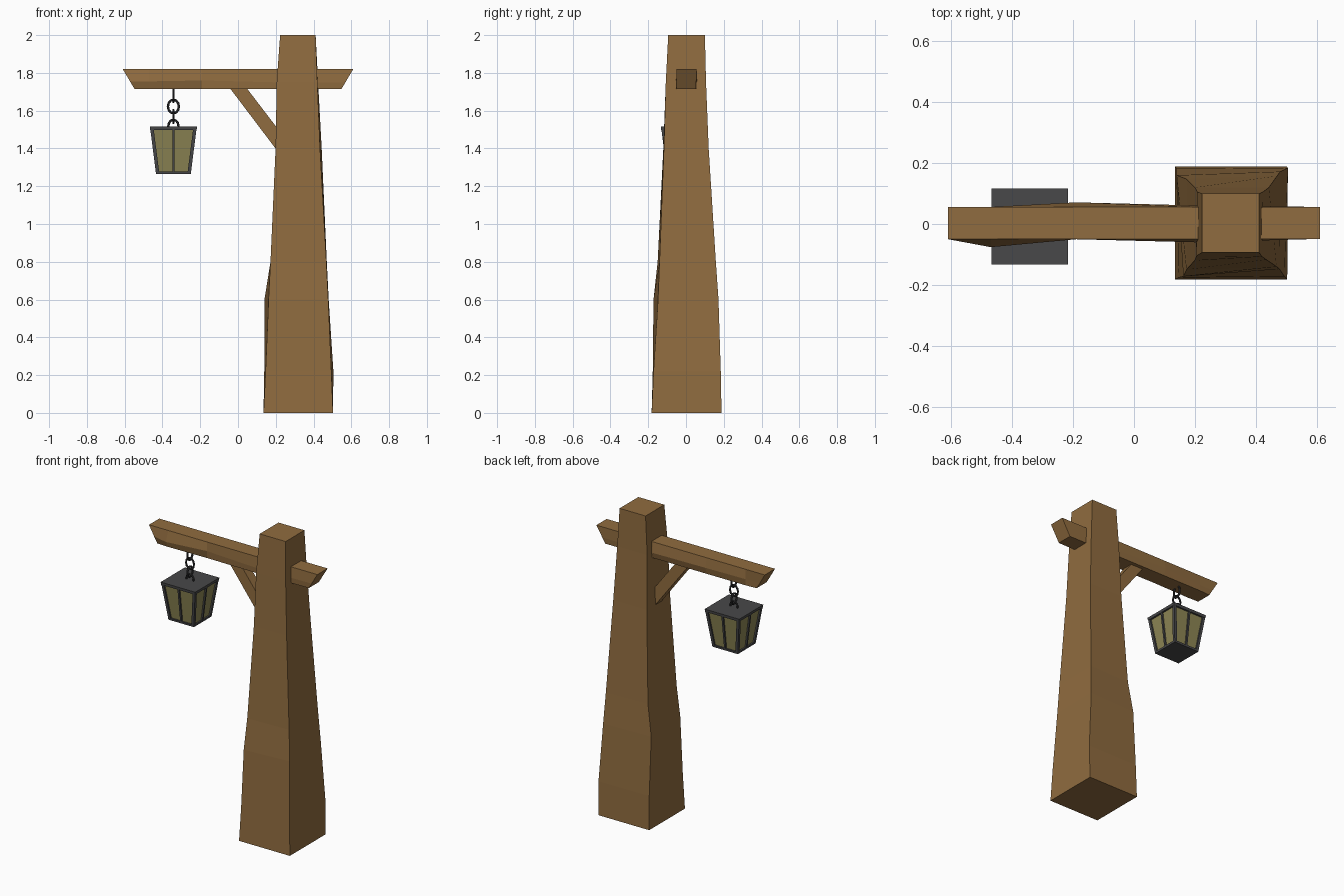
import bpy, bmesh, math
from mathutils import Vector

if "Cube" in bpy.data.objects:
    bpy.data.objects.remove(bpy.data.objects["Cube"])


def material(name, rgb):
    m = bpy.data.materials.new(name)
    m.diffuse_color = (*rgb, 1)
    m.use_nodes = True
    m.node_tree.nodes["Principled BSDF"].inputs["Base Color"].default_value = m.diffuse_color
    return m


WOOD = material("wood", (0.28, 0.15, 0.05))
IRON = material("iron", (0.065, 0.065, 0.067))
CHAIN = material("dark_iron", (0.03, 0.03, 0.032))
GLASS = material("glass", (0.27, 0.24, 0.09))


def loft(name, rings, mat):
    """Skin a list of equal-length point rings and cap both ends."""
    bm = bmesh.new()
    vs = [[bm.verts.new(p) for p in r] for r in rings]
    n = len(vs[0])
    for a, b in zip(vs, vs[1:]):
        for i in range(n):
            j = (i + 1) % n
            bm.faces.new((a[i], a[j], b[j], b[i]))
    bm.faces.new(vs[0][::-1])
    bm.faces.new(vs[-1])
    bmesh.ops.recalc_face_normals(bm, faces=bm.faces)
    me = bpy.data.meshes.new(name)
    bm.to_mesh(me)
    bm.free()
    me.materials.append(mat)
    ob = bpy.data.objects.new(name, me)
    bpy.context.collection.objects.link(ob)
    return ob


# Post: rough hewn taper, corners front-left, front-right, back-right, back-left
levels = [
    (0.00, (.135, -.182), (.503, -.182), (.503, .188), (.135, .188)),
    (0.22, (.146, -.176), (.494, -.172), (.505, .184), (.139, .182)),
    (0.60, (.162, -.172), (.478, -.148), (.480, .172), (.140, .160)),
    (0.80, (.172, -.150), (.468, -.140), (.470, .158), (.172, .148)),
    (1.40, (.199, -.120), (.434, -.117), (.443, .120), (.200, .120)),
    (1.75, (.205, -.105), (.420, -.107), (.424, .106), (.207, .106)),
    (2.00, (.223, -.094), (.411, -.094), (.411, .100), (.223, .100)),
]
loft("post", [[(x, y, z) for x, y in c] for z, *c in levels], WOOD)

# Cross beam: undercut ends, slightly worn lower edges
# (top x, bottom x, front bottom y, back bottom y, lower front edge z)
stations = [
    (-.610, -.548, -.052, .052, 1.755),
    (-.470, -.470, -.076, .056, 1.755),
    (-.190, -.190, -.050, .071, 1.760),
    (.200, .200, -.060, .061, 1.750),
    (.610, .548, -.050, .054, 1.750),
]
beam = []
for xt, xb, yf, yb, ze in stations:
    xe = xt + (xb - xt) * (1.82 - ze) / 0.105
    beam.append([(xt, -.05, 1.82), (xe, yf, ze), (xb, max(yf, -.055), 1.715),
                 (xb, min(yb, .056), 1.715), (xe, yb, ze), (xt, .056, 1.82)])
loft("cross_beam", beam, WOOD)

# Diagonal brace
brace = [(-.055, 1.735), (.034, 1.735), (.225, 1.485), (.225, 1.365)]
loft("brace", [[(x, y, z) for x, z in brace] for y in (-.032, .032)], WOOD)

# Lantern
CX, CY, Z0, Z1 = -.342, -.008, 1.265, 1.515


def half(z):
    return 0.092 + 0.032 * (z - Z0) / (Z1 - Z0)


def square(z, h, dx=0, dy=0):
    return [(CX + dx + sx * h, CY + dy + sy * h, z)
            for sx, sy in ((-1, -1), (1, -1), (1, 1), (-1, 1))]


loft("lantern_glass", [square(z, half(z) - .010) for z in (Z0 + .008, Z1 - .012)], GLASS)
loft("lantern_base", [square(z, half(z)) for z in (Z0, Z0 + .013)], IRON)
loft("lantern_lid", [square(Z1 - .018, half(Z1) - .001), square(Z1, half(Z1) + .001)], IRON)
for i in range(8):
    a = i * math.pi / 4
    sx, sy = round(math.cos(a)), round(math.sin(a))
    t = .009 if sx and sy else .006
    rings = []
    for z in (Z0 + .005, Z1 - .009):
        d = half(z) - t
        rings.append(square(z, t, sx * d, sy * d))
    loft("lantern_corner_bar" if sx and sy else "lantern_middle_bar", rings, IRON)


# Chain links, alternating direction
def link(name, z, rx, rz, turned, r=.0065):
    bpy.ops.mesh.primitive_torus_add(
        major_segments=12, minor_segments=6, major_radius=1, minor_radius=.1)
    ob = bpy.context.object
    ob.name = name
    for k, v in enumerate(ob.data.vertices):
        a = 2 * math.pi * (k // 6) / 12
        b = 2 * math.pi * (k % 6) / 6
        n = Vector((math.cos(a), 0, math.sin(a)))
        p = Vector((rx * n.x, 0, rz * n.z)) + r * (math.cos(b) * n + Vector((0, -math.sin(b), 0)))
        v.co = (-p.y, p.x, p.z) if turned else p
    ob.location = (CX, CY, z)
    ob.data.materials.append(CHAIN)


link("beam_loop", 1.688, .027, .042, True)
link("chain_link_upper", 1.622, .029, .036, False)
link("chain_link_lower", 1.569, .027, .034, True)
link("lid_loop", 1.518, .027, .034, False)
